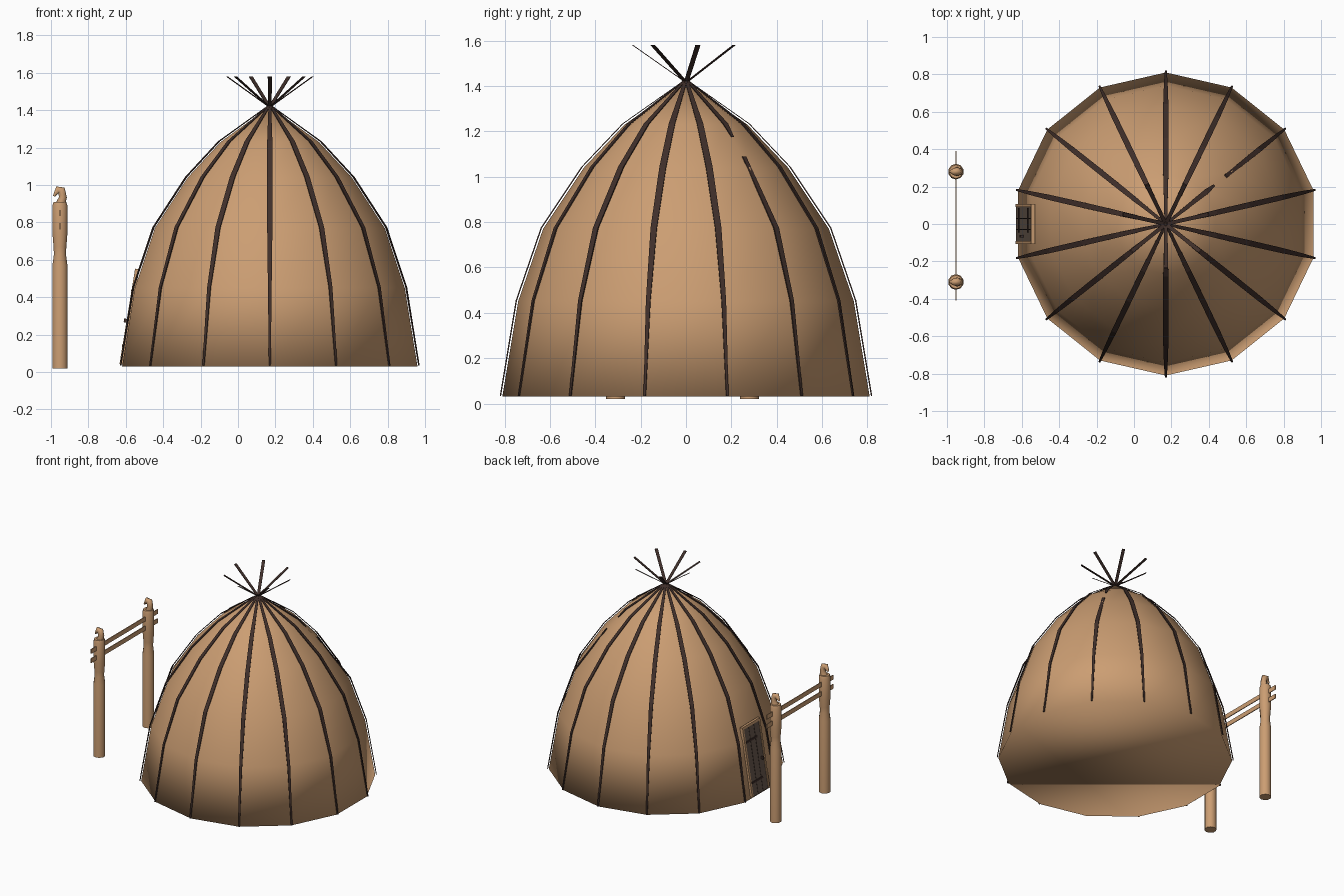
import bpy, bmesh, math
from mathutils import Vector, Matrix

cube = bpy.data.objects.get("Cube")
if cube:
    bpy.data.objects.remove(cube, do_unlink=True)


def material(name, rgb):
    m = bpy.data.materials.new(name)
    m.use_nodes = True
    m.diffuse_color = (*rgb, 1)
    m.node_tree.nodes["Principled BSDF"].inputs["Base Color"].default_value = (*rgb, 1)
    return m


TAN = material("tan hide", (0.60, 0.34, 0.17))
DARK = material("dark wood", (0.05, 0.028, 0.023))
GREY = material("weathered door wood", (0.14, 0.10, 0.075))


def finish(name, bm, mat, smooth=False):
    bmesh.ops.recalc_face_normals(bm, faces=bm.faces)
    mesh = bpy.data.meshes.new(name)
    for f in bm.faces:
        f.smooth = smooth
    bm.to_mesh(mesh)
    bm.free()
    mesh.materials.append(mat)
    obj = bpy.data.objects.new(name, mesh)
    bpy.context.scene.collection.objects.link(obj)
    return obj


def lathe(name, profile, sides, centre, mat):
    """Turn (radius, height) points about a vertical axis, with closed ends."""
    bm = bmesh.new()
    rings = []
    for r, z in profile:
        ring = []
        for k in range(sides):
            a = math.pi / 2 + math.tau * k / sides
            ring.append(bm.verts.new((centre[0] + r * math.cos(a), centre[1] + r * math.sin(a), z)))
        rings.append(ring)
    for low, high in zip(rings, rings[1:]):
        for k in range(sides):
            n = (k + 1) % sides
            bm.faces.new((low[k], low[n], high[n], high[k]))
    bm.faces.new(rings[0])
    bm.faces.new(rings[-1])
    bmesh.ops.remove_doubles(bm, verts=bm.verts, dist=0.0005)
    return finish(name, bm, mat, True)


def strip(name, stations, azimuth, thick=0.006):
    """Flat lath through (radius, height, width) stations in one vertical plane."""
    out = Vector((math.cos(azimuth), math.sin(azimuth), 0))
    side = Vector((-out.y, out.x, 0))
    bm = bmesh.new()
    rings = []
    for r, z, w in stations:
        p = Vector((*HUT, z)) + out * r
        rings.append([bm.verts.new(p + side * s * w / 2 + out * t * thick / 2)
                      for s, t in ((-1, -1), (1, -1), (1, 1), (-1, 1))])
    for a, b in zip(rings, rings[1:]):
        for k in range(4):
            n = (k + 1) % 4
            bm.faces.new((a[k], a[n], b[n], b[k]))
    bm.faces.new(rings[0])
    bm.faces.new(rings[-1])
    return finish(name, bm, DARK)


def box(name, centre, size, mat, frame=Matrix()):
    bm = bmesh.new()
    bmesh.ops.create_cube(bm, size=1)
    bm.transform(frame @ Matrix.Translation(centre) @ Matrix.Diagonal((*size, 1)))
    return finish(name, bm, mat)


# Domed hut body
HUT = (0.17, 0.0)
SIDES = 14
dome = [(0.81, 0.03), (0.74, 0.45), (0.63, 0.77), (0.45, 1.04), (0.27, 1.23), (0, 1.42)]
lathe("hut_body", dome, SIDES, HUT, TAN)

# Ribs along every dome edge, one of them broken
widths = [0.01, 0.02, 0.028, 0.03, 0.028, 0.014]
rib = [(r + 0.008, z + 0.004, w) for (r, z), w in zip(dome, widths)]
for k in range(SIDES):
    az = math.pi / 2 + math.tau * k / SIDES
    if k == SIDES - 2:
        strip("broken_rib_lower", rib[:3] + [(0.41, 1.09, 0.02)], az)
        strip("broken_rib_upper", [(0.33, 1.175, 0.012)] + rib[4:], az)
    else:
        strip("rib", rib, az)

# Pole ends fanning out above the peak
for k in range(SIDES // 2):
    az = -math.pi / 2 + math.tau * k / (SIDES // 2)
    strip("pole_end", [(0, 1.415, 0.02), (0.235, 1.58, 0.022)], az)

# Door leaning against the wall: local x = outward, y = across, z = up the slope
tilt = Matrix.Translation((-0.62, 0, 0.04)) @ Matrix.Rotation(math.radians(9.3), 4, 'Y')
box("door_panel", (-0.004, 0, 0.25), (0.012, 0.18, 0.5), GREY, tilt)
for s in (-1, 1):
    box("door_jamb", (-0.003, s * 0.098, 0.25), (0.022, 0.016, 0.5), TAN, tilt)
    box("door_gap", (-0.0105, s * 0.03, 0.25), (0.002, 0.004, 0.49), DARK, tilt)
box("door_lintel", (-0.003, 0, 0.508), (0.022, 0.212, 0.018), TAN, tilt)
for h in (0.1, 0.4):
    box("door_hinge", (-0.013, 0.02, h), (0.006, 0.13, 0.014), DARK, tilt)
box("door_handle", (-0.018, -0.065, 0.235), (0.02, 0.014, 0.02), DARK, tilt)

# Carved fence posts with hooked tops
post = [(0.042, 0.02), (0.042, 0.57), (0.034, 0.63), (0.036, 0.67),
        (0.042, 0.74), (0.042, 0.89), (0.036, 0.91)]
hook = [(0.0, 0.89, 1.3), (0.016, 0.935, 1.0), (0.008, 0.97, 1.1),
        (-0.012, 0.975, 0.9), (-0.032, 0.94, 0.3)]
for y in (0.28, -0.31):
    p = lathe("fence_post", post, 10, (-0.952, y), TAN)
    p.data.set_sharp_from_angle(angle=math.radians(50))
    curve = bpy.data.curves.new("post_hook", 'CURVE')
    curve.dimensions = '3D'
    curve.bevel_depth = 0.021
    curve.bevel_resolution = 2
    curve.use_fill_caps = True
    path = curve.splines.new('POLY')
    path.points.add(len(hook) - 1)
    for pt, (x, z, r) in zip(path.points, hook):
        pt.co = (-0.952 + x, y, z, 1)
        pt.radius = r
    path.use_smooth = True
    curve.materials.append(TAN)
    bpy.context.scene.collection.objects.link(bpy.data.objects.new("post_hook", curve))

# Fence rails
for z in (0.78, 0.85):
    box("fence_rail", (-0.952, -0.01, z), (0.006, 0.8, 0.034), TAN)
